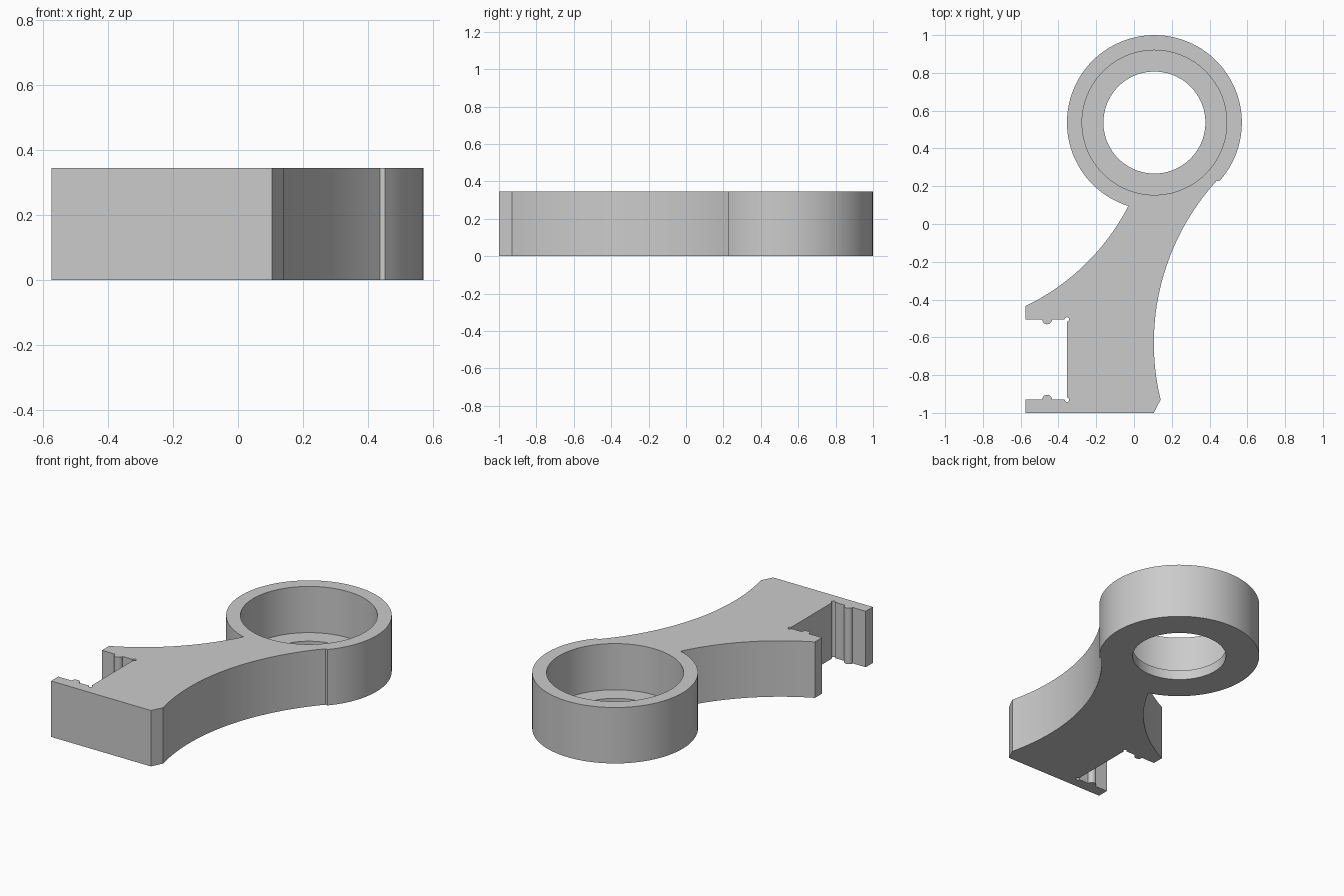
import bpy, bmesh
from math import radians, cos, sin

if "Cube" in bpy.data.objects:
    bpy.data.objects.remove(bpy.data.objects["Cube"], do_unlink=True)

HEIGHT, LIP = 0.345, 0.06
RING = (0.108, 0.537)          # ring centre
RING_R, BORE_R, HOLE_R = 0.463, 0.383, 0.27
LEFT, SLOT_X = -0.575, -0.355  # jaw tips and slot back wall
JAW_TOP, JAW_LOW = -0.505, -0.93
BUMP_X, BUMP_R, RELIEF_R = -0.46, 0.026, 0.012


def arc(centre, r, start, end, n):
    """Points along an arc, angles in degrees, both ends included."""
    angles = [radians(start + (end - start) * i / n) for i in range(n + 1)]
    return [(centre[0] + r * cos(a), centre[1] + r * sin(a)) for a in angles]


def circle(r, n=96):
    return arc(RING, r, 0, 360, n)[:-1]


# Outline of the arm, ring and slotted clip, counterclockwise
outline = [(LEFT, -1), (0.105, -1)]
outline += arc((1.38, -0.63), 1.275, 193.6, 137.7, 32)            # right flank
outline += arc(RING, RING_R, -42, 252.7, 80)                      # ring
outline += arc((-1.096, 0.646), 1.2, -27.3, -64.3, 24)[1:-1]      # left flank
outline += [(LEFT, -0.435), (LEFT, JAW_TOP)]
outline += arc((BUMP_X, JAW_TOP), BUMP_R, 180, 360, 12)           # upper bump
outline += arc((SLOT_X, JAW_TOP), RELIEF_R, 180, -90, 10)         # corner reliefs
outline += arc((SLOT_X, JAW_LOW), RELIEF_R, 90, -180, 10)
outline += arc((BUMP_X, JAW_LOW), BUMP_R, 0, 180, 12)             # lower bump
outline += [(LEFT, JAW_LOW)]

bm = bmesh.new()


def loop(points, z):
    verts = [bm.verts.new((x, y, z)) for x, y in points]
    edges = [bm.edges.new((v, verts[i - 1])) for i, v in enumerate(verts)]
    return verts, edges


def bridge(a, b):
    for i in range(len(a[0])):
        bm.faces.new((a[0][i - 1], a[0][i], b[0][i], b[0][i - 1]))


def cap(outer, inner, normal):
    bmesh.ops.triangle_fill(bm, use_beauty=True, use_dissolve=False,
                            edges=outer[1] + inner[1], normal=normal)


base, top = loop(outline, 0), loop(outline, HEIGHT)
hole_low, hole_top = loop(circle(HOLE_R), 0), loop(circle(HOLE_R), LIP)
bore_low, bore_top = loop(circle(BORE_R), LIP), loop(circle(BORE_R), HEIGHT)

cap(base, hole_low, (0, 0, -1))
cap(top, bore_top, (0, 0, 1))
bridge(base, top)            # outer walls
bridge(hole_low, hole_top)   # through hole
bridge(hole_top, bore_low)   # lip
bridge(bore_low, bore_top)   # bore
bmesh.ops.recalc_face_normals(bm, faces=bm.faces[:])

mesh = bpy.data.meshes.new("ring_bracket")
bm.to_mesh(mesh)
bm.free()
bracket = bpy.data.objects.new("ring_bracket", mesh)
bpy.context.collection.objects.link(bracket)

# Single grey material
grey = bpy.data.materials.new("light_grey")
grey.use_nodes = True
colour = (0.6, 0.6, 0.6, 1)
grey.diffuse_color = colour
grey.node_tree.nodes["Principled BSDF"].inputs["Base Color"].default_value = colour
mesh.materials.append(grey)

bpy.ops.object.select_all(action='DESELECT')
bracket.select_set(True)
bpy.context.view_layer.objects.active = bracket
bpy.ops.object.shade_smooth_by_angle(angle=radians(25))
